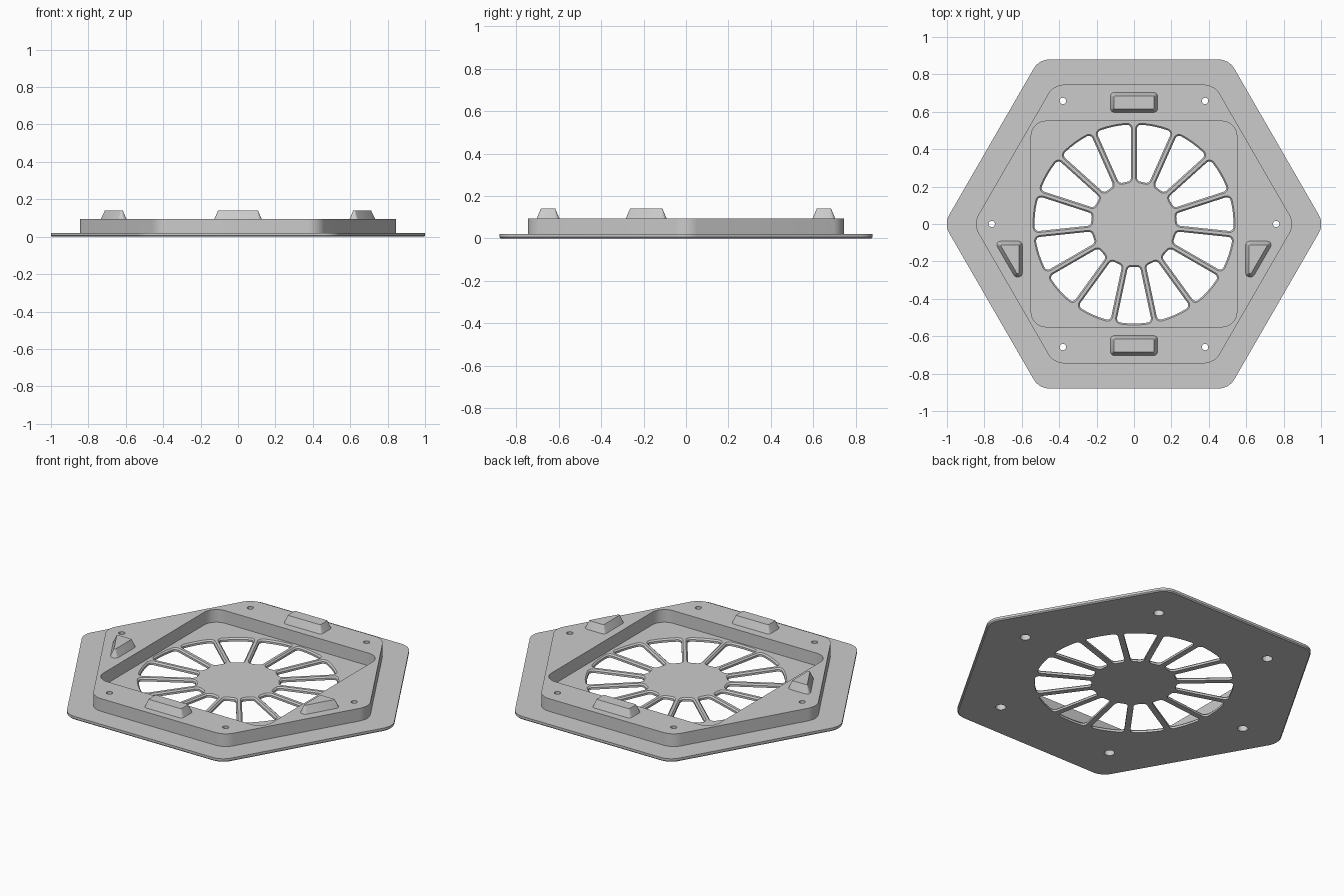
import bpy, bmesh
from math import pi, sin, cos, asin, tan, radians
from mathutils import Vector

if "Cube" in bpy.data.objects:
    bpy.data.objects.remove(bpy.data.objects["Cube"], do_unlink=True)

grey = bpy.data.materials.new("plain grey")
grey.use_nodes = True
grey.diffuse_color = (0.6, 0.6, 0.6, 1)
grey.node_tree.nodes["Principled BSDF"].inputs["Base Color"].default_value = (0.6, 0.6, 0.6, 1)


def ngon(n, radius, turn=0, centre=(0, 0)):
    return [Vector(centre) + radius * Vector((cos(turn + 2 * pi * i / n), sin(turn + 2 * pi * i / n)))
            for i in range(n)]


def inset(pts, d):
    """Move every edge of a counter-clockwise outline inwards by d."""
    out = []
    for i, p in enumerate(pts):
        a, b = (p - pts[i - 1]).normalized(), (pts[(i + 1) % len(pts)] - p).normalized()
        na, nb = Vector((-a.y, a.x)), Vector((-b.y, b.x))
        out.append(p + (na + nb) * d / (1 + na.dot(nb)))
    return out


def fillet(pts, r, steps=6):
    """Round the sharp corners of a counter-clockwise outline."""
    out = []
    for i, p in enumerate(pts):
        a, b = (p - pts[i - 1]).normalized(), (pts[(i + 1) % len(pts)] - p).normalized()
        turn = a.angle(b)
        if turn < radians(30):
            out.append(p)
            continue
        start = p - a * r * tan(turn / 2)
        normal = Vector((-a.y, a.x))
        for k in range(steps + 1):
            t = turn * k / steps
            out.append(start + a * r * sin(t) + normal * r * (1 - cos(t)))
    return out


def loft(bm, levels):
    """Skin a closed solid through (z, outline) levels."""
    rings = [[bm.verts.new((p.x, p.y, z)) for p in pts] for z, pts in levels]
    n = len(rings[0])
    for low, high in zip(rings, rings[1:]):
        for i in range(n):
            j = (i + 1) % n
            bm.faces.new((low[i], low[j], high[j], high[i]))
    bm.faces.new(rings[0][::-1])
    bm.faces.new(rings[-1])


def make(name, solids, helper=False):
    bm = bmesh.new()
    for levels in solids:
        loft(bm, levels)
    mesh = bpy.data.meshes.new(name)
    bm.to_mesh(mesh)
    bm.free()
    mesh.materials.append(grey)
    obj = bpy.data.objects.new(name, mesh)
    bpy.context.collection.objects.link(obj)
    if helper:
        obj.hide_render = True
        obj.hide_viewport = True
        obj.display_type = 'WIRE'
    return obj


def cut(obj, *cutters):
    for cutter in cutters:
        mod = obj.modifiers.new("cut " + cutter.name, 'BOOLEAN')
        mod.operation = 'DIFFERENCE'
        mod.solver = 'EXACT'
        mod.object = cutter


PLATE, RIM, PAD = 0.02, 0.095, 0.14

# Fan grille openings between fifteen spokes, chamfered on the upper side
SPOKES, INNER, OUTER, HALF = 15, 0.224, 0.54, 0.008
step = 2 * pi / SPOKES


def opening(index):
    a0, a1 = pi / 2 + index * step, pi / 2 + (index + 1) * step
    do, di = asin(HALF / OUTER), asin(HALF / INNER)
    angles = [a0 + do + (step - 2 * do) * k / 6 for k in range(7)]
    top = [OUTER * Vector((cos(a), sin(a))) for a in angles]
    top += [INNER * Vector((cos(a), sin(a))) for a in (a1 - di, a0 + di)]
    wide, narrow = fillet(top, 0.03), fillet(inset(top, 0.008), 0.022)
    return [(-0.05, narrow), (PLATE - 0.008, narrow), (PLATE, wide), (PLATE + 0.05, wide)]


grille_cutter = make("grille_cutter", [opening(i) for i in range(SPOKES)], True)

# Six screw holes, wider underneath
screws = []
for c in ngon(6, 0.76):
    bore, pocket = ngon(24, 0.017, 0, c), ngon(24, 0.028, 0, c)
    screws.append([(-0.05, pocket), (0.045, pocket), (0.045, bore), (0.2, bore)])
screw_cutter = make("screw_cutter", screws, True)

# Base plate
hexagon = ngon(6, 0.88 / cos(pi / 6))
edge, lower = fillet(hexagon, 0.1, 10), fillet(inset(hexagon, 0.006), 0.094, 10)
base_plate = make("base_plate", [[(0, lower), (0.006, edge), (PLATE, edge)]])
cut(base_plate, grille_cutter, screw_cutter)

# Raised rim around a square recess
rim_line = fillet(ngon(6, 0.745 / cos(pi / 6)), 0.1, 10)
raised_rim = make("raised_rim", [[(PLATE, rim_line), (RIM, rim_line)]])
square = fillet(ngon(4, 0.55 * 2 ** 0.5, pi / 4), 0.08, 8)
recess_cutter = make("recess_cutter", [[(-0.05, square), (0.2, square)]], True)
cut(raised_rim, recess_cutter, screw_cutter)

# Tapered locating pads
def pad(name, corners):
    pts = [Vector(c) for c in corners]
    base, top = fillet(pts, 0.02, 4), fillet(inset(pts, 0.019), 0.004, 4)
    make(name, [[(RIM, base), (PAD, top)]])


for name, y in (("front_pad", -0.65), ("back_pad", 0.65)):
    pad(name, [(-0.126, y - 0.053), (0.126, y - 0.053), (0.126, y + 0.053), (-0.126, y + 0.053)])
wedge = [(0.597, -0.283), (0.637, -0.283), (0.748, -0.092), (0.597, -0.092)]
pad("left_pad", wedge)
pad("right_pad", [(-x, y) for x, y in reversed(wedge)])

# Smooth the rounded corners, keep the edges sharp
bpy.ops.object.select_all(action='DESELECT')
for obj in bpy.context.collection.objects:
    if obj.type == 'MESH' and not obj.hide_render:
        obj.select_set(True)
        bpy.context.view_layer.objects.active = obj
bpy.ops.object.shade_smooth_by_angle(angle=radians(25))
